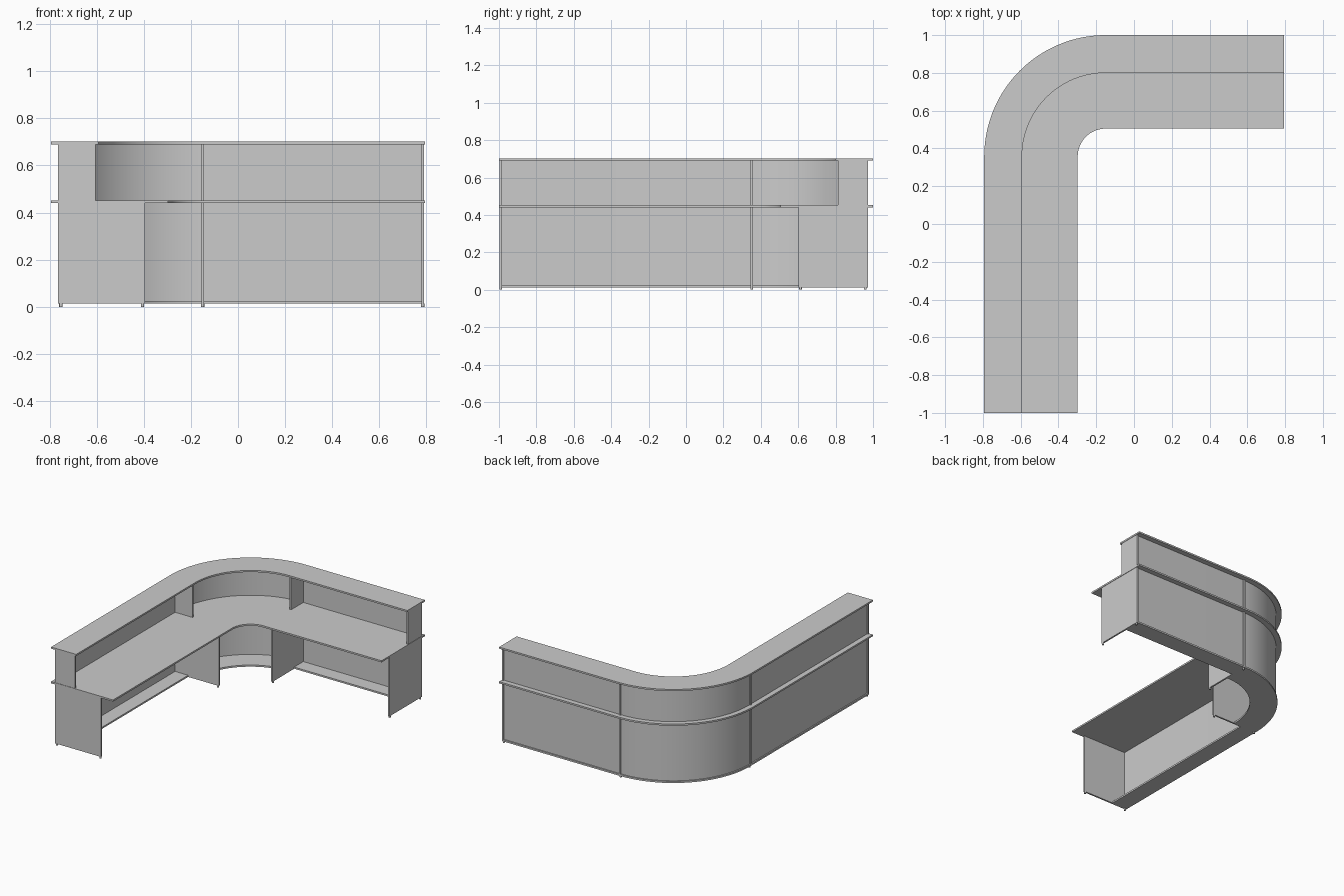
import bpy, bmesh, math

if "Cube" in bpy.data.objects:
    bpy.data.objects.remove(bpy.data.objects["Cube"])

# Corner centre and arm ends; all widths are radii measured from this centre line
CX, CY = -0.15, 0.357
X_END, Y_END = 0.793, -1.0
INSET, T = 0.003, 0.012
SEG = 32


def finish(name, bm):
    bmesh.ops.recalc_face_normals(bm, faces=bm.faces)
    me = bpy.data.meshes.new(name)
    bm.to_mesh(me)
    bm.free()
    ob = bpy.data.objects.new(name, me)
    bpy.context.collection.objects.link(ob)
    bpy.ops.object.select_all(action='DESELECT')
    ob.select_set(True)
    bpy.context.view_layer.objects.active = ob
    bpy.ops.object.shade_smooth_by_angle(angle=math.radians(30))
    return ob


def stations(part, inset):
    """Path points with outward direction along the L-shaped plan."""
    arc = []
    for i in range(SEG + 1):
        a = math.pi - i * math.pi / 2 / SEG
        arc.append((CX, CY, math.cos(a), math.sin(a)))
    left = [(CX, Y_END + inset, -1, 0)]
    right = [(X_END - inset, CY, 0, 1)]
    return {'all': left + arc + right, 'corner': arc,
            'left': left + arc[:1], 'right': arc[-1:] + right}[part]


def band(name, r0, r1, z0, z1, part='all', inset=0.0):
    bm = bmesh.new()
    rings = []
    for x, y, dx, dy in stations(part, inset):
        rings.append([bm.verts.new((x + dx * r, y + dy * r, z))
                      for r, z in ((r0, z0), (r1, z0), (r1, z1), (r0, z1))])
    for a, b in zip(rings, rings[1:]):
        for k in range(4):
            n = (k + 1) % 4
            bm.faces.new((a[k], a[n], b[n], b[k]))
    bm.faces.new(rings[0])
    bm.faces.new(rings[-1])
    return finish(name, bm)


def box(name, lo, hi):
    bm = bmesh.new()
    bmesh.ops.create_cube(bm, size=1)
    for v in bm.verts:
        v.co = [lo[i] + (v.co[i] + 0.5) * (hi[i] - lo[i]) for i in range(3)]
    return finish(name, bm)


def foot(name, x, y):
    bm = bmesh.new()
    bmesh.ops.create_cone(bm, cap_ends=True, segments=16, radius1=0.007,
                          radius2=0.007, depth=0.014)
    bmesh.ops.translate(bm, verts=bm.verts, vec=(x, y, 0.007))
    return finish(name, bm)


# Worktop and raised counter top
band('worktop', 0.148, 0.643, 0.440, 0.452)
band('counter_top', 0.443, 0.643, 0.690, 0.702)

# Outer wall panels, recessed behind the dividers
band('lower_wall', 0.594, 0.606, 0.025, 0.440, inset=INSET)
band('upper_wall', 0.594, 0.606, 0.452, 0.690, inset=INSET)

# Base plates, deeper in the corner
band('base_left', 0.49, 0.615, 0.013, 0.025, 'left', INSET)
band('base_right', 0.49, 0.615, 0.013, 0.025, 'right', INSET)
band('base_corner', 0.43, 0.615, 0.013, 0.025, 'corner')

# Upright panels at the arm ends and at both corner joints, with feet
for tag, inner, z0, z1 in (('lower', 0.245, 0.013, 0.440),
                           ('upper', 0.455, 0.452, 0.690)):
    for where, y in (('end', Y_END + INSET), ('joint', CY - T)):
        box(f'{tag}_left_{where}_panel', (CX - 0.615, y, z0),
            (CX - inner, y + T, z1))
    for where, x in (('end', X_END - INSET - T), ('joint', CX - T / 2)):
        box(f'{tag}_right_{where}_panel', (x, CY + inner, z0),
            (x + T, CY + 0.615, z1))

for r in (0.255, 0.602):
    for y in (Y_END + INSET + T / 2, CY - T / 2):
        foot('left_foot', CX - r, y)
    for x in (X_END - INSET - T / 2, CX):
        foot('right_foot', x, CY + r)
